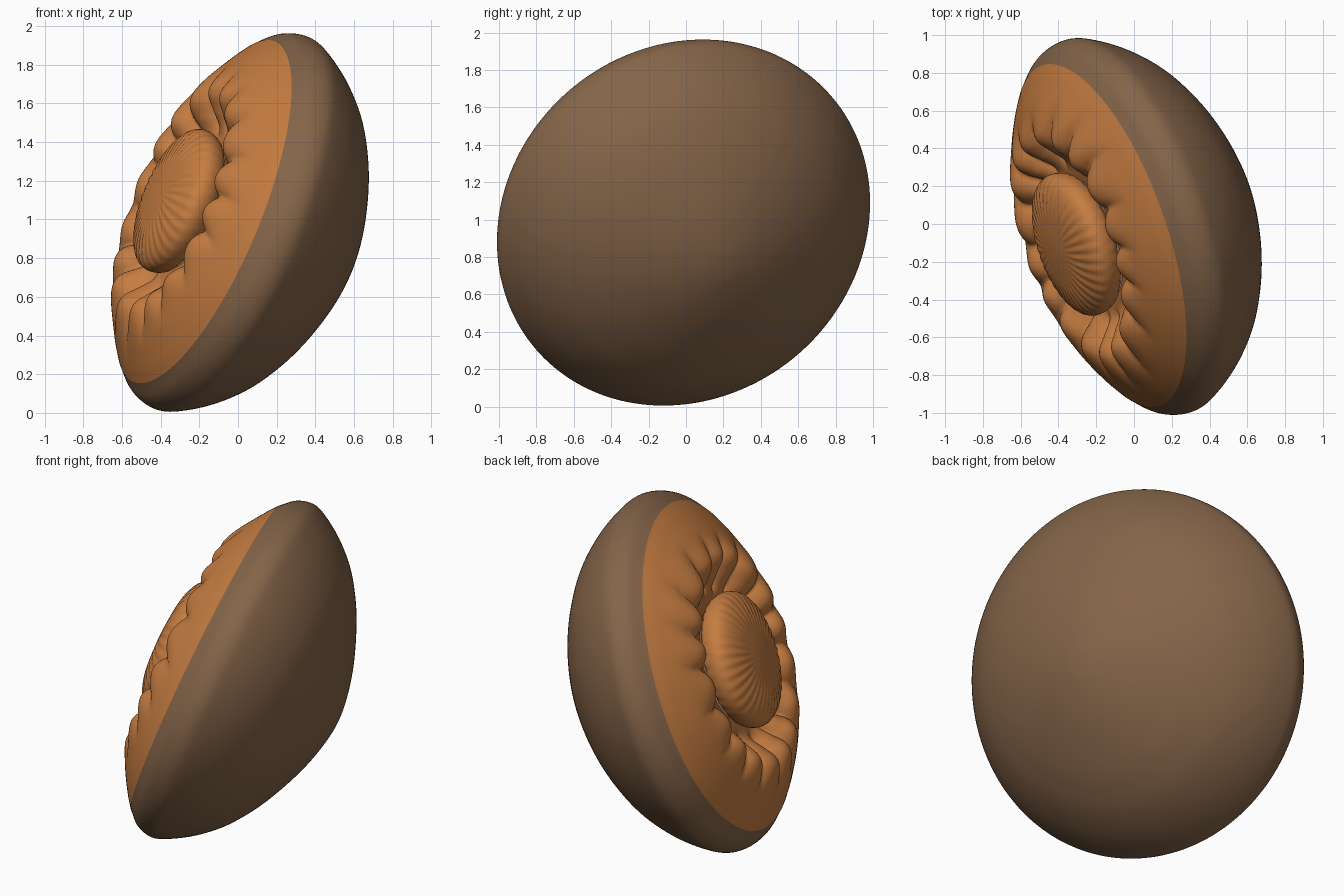
import bpy
import bmesh
import math
from mathutils import Vector

cube = bpy.data.objects.get("Cube")
if cube:
    bpy.data.objects.remove(cube)

AXIS = Vector((-0.88, -0.305, 0.365)).normalized()
TILT = AXIS.to_track_quat('Z', 'Y')
CENTRE = Vector((0, 0, 0.968))
SEGMENTS = 256


def make_material(name, colour):
    mat = bpy.data.materials.new(name)
    mat.use_nodes = True
    mat.diffuse_color = (*colour, 1)
    mat.node_tree.nodes["Principled BSDF"].inputs["Base Color"].default_value = (*colour, 1)
    return mat


def smooth_path(points, steps):
    """Catmull-Rom curve through (radius, height) points."""
    pts = [Vector(p) for p in points]
    pts = [2 * pts[0] - pts[1]] + pts + [2 * pts[-1] - pts[-2]]
    path = []
    for p0, p1, p2, p3 in zip(pts, pts[1:], pts[2:], pts[3:]):
        for k in range(steps):
            t = k / steps
            path.append(0.5 * (2 * p1 + (p2 - p0) * t + (2 * p0 - 5 * p1 + 4 * p2 - p3) * t ** 2
                               + (3 * p1 - p0 - 3 * p2 + p3) * t ** 3))
    return path + [pts[-2]]


def lathe(name, points, mat, steps=6, ripple=lambda r, angle: 0):
    """Turn a profile about the tilted axis, with an optional height ripple."""
    bm = bmesh.new()
    rings = []
    for r, h in smooth_path(points, steps):
        if r < 0.001:
            rings.append([bm.verts.new(CENTRE + TILT @ Vector((0, 0, h)))] * SEGMENTS)
            continue
        ring = []
        for i in range(SEGMENTS):
            a = math.tau * i / SEGMENTS
            p = Vector((r * math.cos(a), r * math.sin(a), h + ripple(r, a)))
            ring.append(bm.verts.new(CENTRE + TILT @ p))
        rings.append(ring)
    for low, high in zip(rings, rings[1:]):
        for i in range(SEGMENTS):
            j = (i + 1) % SEGMENTS
            corners = dict.fromkeys((low[i], low[j], high[j], high[i]))
            bm.faces.new(list(corners))
    mesh = bpy.data.meshes.new(name)
    bm.to_mesh(mesh)
    bm.free()
    mesh.materials.append(mat)
    mesh.shade_smooth()
    obj = bpy.data.objects.new(name, mesh)
    bpy.context.collection.objects.link(obj)
    return obj


def fade(x, low, high):
    t = min(max((x - low) / (high - low), 0), 1)
    return t * t * (3 - 2 * t)


def pleats(r, angle):
    """Soft gathers with narrow creases that die out toward the rim."""
    length = 0.83 + 0.06 * math.sin(3 * angle + 1)
    strength = fade(r, 0.38, 0.5) * (1 - fade(r, 0.54, length))
    wander = 0.25 * math.sin(5 * angle) + 0.4 * math.sin(8 * r)
    crest = abs(math.sin(9 * angle + wander)) ** 0.7
    return 0.07 * strength * (crest - 0.7)


def ribs(r, angle):
    """Fine radial puckers on the centre pad."""
    return 0.0025 * fade(r, 0.1, 0.3) * math.sin(36 * angle)


brown = make_material("brown leather", (0.232, 0.128, 0.066))
orange = make_material("orange fabric", (0.565, 0.205, 0.054))

# Rounded outer shell, from its blunt pole to the seam
lathe("outer_shell", [(0, -0.625), (0.1, -0.617), (0.25, -0.585), (0.4, -0.535), (0.57, -0.46),
                      (0.7, -0.385), (0.82, -0.295), (0.93, -0.175), (1.01, -0.05), (1.04, 0.035),
                      (1.018, 0.125), (0.953, 0.2)], brown)

# Gathered cover, from the seam into the gutter round the pad
lathe("gathered_cover", [(0.953, 0.2), (0.88, 0.255), (0.76, 0.33), (0.65, 0.375),
                         (0.58, 0.37), (0.51, 0.315), (0.44, 0.265), (0.33, 0.25)],
      orange, 10, pleats)

# Domed centre pad with a tucked-under edge
lathe("centre_pad", [(0.33, 0.26), (0.372, 0.29), (0.392, 0.345), (0.38, 0.395), (0.33, 0.435),
                     (0.24, 0.465), (0.12, 0.48), (0.04, 0.485), (0, 0.485)], orange, 6, ribs)
